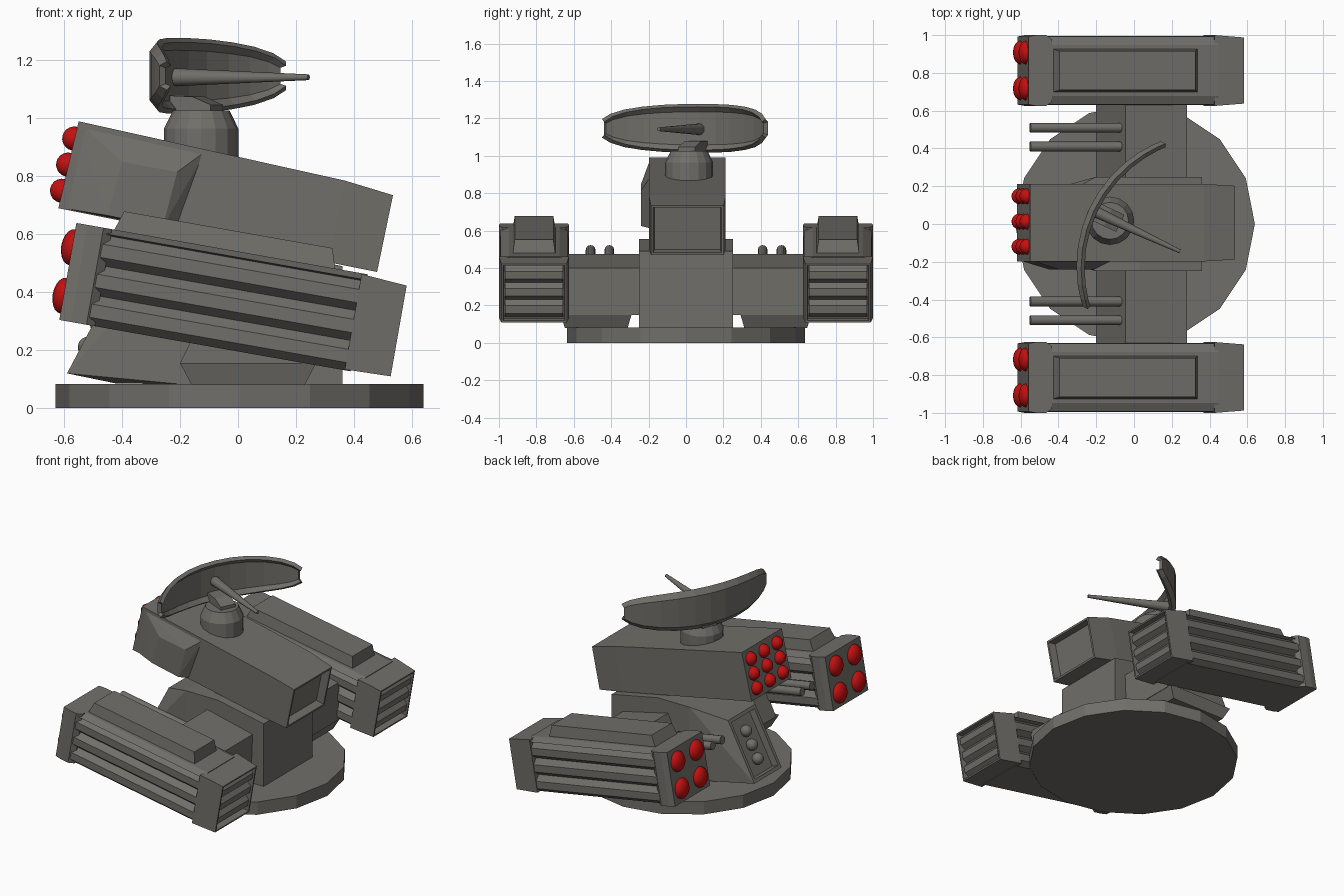
import bpy, bmesh, math
from mathutils import Matrix, Vector

if "Cube" in bpy.data.objects:
    bpy.data.objects.remove(bpy.data.objects["Cube"])


def material(name, rgb):
    m = bpy.data.materials.new(name)
    m.diffuse_color = (*rgb, 1)
    m.use_nodes = True
    m.node_tree.nodes["Principled BSDF"].inputs["Base Color"].default_value = m.diffuse_color
    return m


GREY = material("warm_grey", (0.165, 0.158, 0.142))
RED = material("warhead_red", (0.55, 0.005, 0.005))
I = Matrix.Identity(4)


def T(x, y, z):
    return Matrix.Translation((x, y, z))


def R(deg, axis):
    return Matrix.Rotation(math.radians(deg), 4, axis)


def finish(name, bm, M=I, mat=GREY, smooth=False):
    bmesh.ops.recalc_face_normals(bm, faces=bm.faces[:])
    for f in bm.faces:
        f.smooth = smooth and len(f.verts) <= 4
    bm.transform(M)
    me = bpy.data.meshes.new(name)
    bm.to_mesh(me)
    bm.free()
    me.materials.append(mat)
    ob = bpy.data.objects.new(name, me)
    bpy.context.collection.objects.link(ob)
    return ob


def hull(name, pts, M=I, recess=None):
    """Convex solid; recess = (direction, border, depth) sinks the face looking that way."""
    bm = bmesh.new()
    for p in pts:
        bm.verts.new(p)
    bmesh.ops.convex_hull(bm, input=bm.verts[:])
    bmesh.ops.dissolve_limit(bm, angle_limit=0.02, verts=bm.verts[:], edges=bm.edges[:])
    bmesh.ops.recalc_face_normals(bm, faces=bm.faces[:])
    bm.normal_update()
    if recess:
        d, border, depth = recess
        f = max(bm.faces, key=lambda f: f.normal.dot(Vector(d)))
        bmesh.ops.inset_region(bm, faces=[f], thickness=border)
        bmesh.ops.inset_region(bm, faces=[f], thickness=0.008, depth=-depth)
    return finish(name, bm, M)


def both(prof, w):
    """Side profile (x, z) copied to y = -w and y = +w."""
    return [(x, s * w, z) for x, z in prof for s in (-1, 1)]


def block(x0, x1, y0, y1, z0, z1, dx=0, dy=0):
    """Corners of a box whose top is drawn in by dx, dy."""
    return [(x0, y0, z0), (x1, y0, z0), (x1, y1, z0), (x0, y1, z0),
            (x0 + dx, y0 + dy, z1), (x1 - dx, y0 + dy, z1),
            (x1 - dx, y1 - dy, z1), (x0 + dx, y1 - dy, z1)]


def prism(name, prof, axis, lo, hi, M=I):
    bm = bmesh.new()
    rings = []
    for t in (lo, hi):
        rings.append([bm.verts.new((t, a, b) if axis == 'x' else (a, t, b)) for a, b in prof])
    bm.faces.new(rings[0])
    bm.faces.new(rings[1][::-1])
    n = len(prof)
    for i in range(n):
        j = (i + 1) % n
        bm.faces.new((rings[0][i], rings[0][j], rings[1][j], rings[1][i]))
    return finish(name, bm, M)


def rod(name, p, q, r1, r2, seg=12, smooth=True):
    p, q = Vector(p), Vector(q)
    d = q - p
    bm = bmesh.new()
    bmesh.ops.create_cone(bm, cap_ends=True, segments=seg, radius1=r1, radius2=r2, depth=d.length)
    return finish(name, bm, T(*((p + q) / 2)) @ d.to_track_quat('Z', 'Y').to_matrix().to_4x4(),
                  GREY, smooth)


def dome(name, M, sx, r, mat=RED):
    bm = bmesh.new()
    bmesh.ops.create_uvsphere(bm, u_segments=16, v_segments=10, radius=1)
    return finish(name, bm, M @ Matrix.Diagonal((sx, r, r, 1)), mat, True)


# turntable
rod("base_disc", (0.005, 0, 0), (0.005, 0, 0.083), 0.635, 0.635, 16, False).data.transform(I)

# pedestal with tapered nose and sunken panel
hull("pedestal", both([(-0.2, 0.083), (-0.2, 0.556), (0.03, 0.556), (0.36, 0.49), (0.36, 0.083)], 0.25)
     + both([(-0.42, 0.085), (-0.59, 0.12), (-0.40, 0.48)], 0.14),
     recess=((-0.88, 0, 0.46), 0.03, 0.04))
for i in range(3):
    t = 0.28 + 0.22 * i
    dome("nose_ball", T(-0.57 + 0.19 * t, 0, 0.11 + 0.36 * t), 0.036, 0.036, GREY)

# side arms, feet and gun barrels
arm = [(-0.2, 0.155), (0.27, 0.15), (0.28, 0.40), (-0.045, 0.475)]
for s in (-1, 1):
    prism("side_arm", arm, 'y', s * 0.24, s * 0.64)
    hull("arm_foot", block(-0.16, 0.23, s * 0.48 - 0.168, s * 0.48 + 0.168, 0.08, 0.155, -0.04, -0.022))
    for y in (0.41, 0.51):
        rod("gun_barrel", (-0.55, s * y, 0.497), (-0.04, s * y, 0.407), 0.026, 0.026)


# tilted missile pods
def teeth(top, pitch, inner, outer, n=3):
    """Saw-tooth louvre outline running downwards."""
    out = []
    for i in range(n):
        z = top - pitch * i
        out += [(inner, z), (outer, z - pitch * 0.3), (outer, z - pitch * 0.74)]
    return out + [(inner, top - pitch * n)]


side = [(0.135, 0.17), (0.18, 0.150)] + teeth(0.145, 0.105, 0.15, 0.183)
section = side + [(-y, z) for y, z in reversed(side)]
end = [(0.53, 0.14)] + teeth(0.14, 0.093, 0.545, 0.574) + [(0.53, -0.14)]
for s in (-1, 1):
    P = T(-0.016, s * 0.8125, 0.371) @ R(10, 'Y')
    prism("pod_louvred_body", section, 'x', -0.50, 0.44, P)
    hull("pod_front_cap", [(-0.58, y, z) for y in (-0.18, 0.18) for z in (-0.17, 0.17)]
         + [(x, y, z) for x, k in ((-0.54, 0.1875), (-0.485, 0.1875), (-0.455, 0.165))
            for y in (-k, k) for z in (-0.17, 0.17)], P)
    hull("pod_rear_cap", [(0.42, y, z) for y in (-0.1875, 0.1875) for z in (-0.167, 0.167)]
         + [(0.58, y, z) for y in (-0.175, 0.175) for z in (-0.163, 0.155)], P,
         ((1, 0, 0), 0.014, 0.035))
    prism("pod_rear_louvre", end, 'y', -0.156, 0.156, P)
    hull("pod_top_plate", block(-0.45, 0.33, -0.115, 0.115, 0.16, 0.238, 0.025, 0.012), P)
    for y in (-0.095, 0.095):
        for z in (-0.085, 0.085):
            dome("pod_warhead", P @ T(-0.58, y, z), 0.038, 0.063)

# main launcher box, side bulge and nine small warheads
box = [(-0.55, 0.99), (0.37, 0.785), (0.535, 0.735), (0.48, 0.47), (-0.62, 0.69)]
hull("launcher_box", both(box[:2] + [(0.31, 0.504)] + box[4:], 0.205) + both(box[2:4], 0.195),
     T(0, 0.007, 0), ((0.97, 0, -0.22), 0.018, 0.05))
hull("launcher_bulge", [(x, -0.19, z) for x, z in ((-0.55, 0.985), (-0.11, 0.888), (-0.21, 0.612), (-0.615, 0.692))]
     + [(x, -0.24, z) for x, z in ((-0.40, 0.85), (-0.21, 0.815), (-0.26, 0.625), (-0.45, 0.665))])
for t in (0.2, 0.5, 0.8):
    for y in (-0.12, 0.013, 0.147):
        dome("launcher_warhead", T(-0.62 + 0.07 * t, y, 0.69 + 0.3 * t) @ R(13, 'Y'), 0.043, 0.042)

# radar neck
rod("radar_neck", (-0.127, 0.017, 0.84), (-0.127, 0.017, 0.965), 0.128, 0.128, 16, False)
rod("radar_collar", (-0.127, 0.017, 0.965), (-0.127, 0.017, 1.027), 0.128, 0.098, 16, False)

# radar dish, bracket and feed horn
D = T(-0.055, -0.005, 1.147) @ R(-25.2, 'Z')
hull("dish_bracket", both([(-0.185, -0.13), (-0.185, -0.068), (-0.09, -0.072), (-0.02, -0.10), (-0.02, -0.13)], 0.05), D)
half = [(0, 0.123), (0.1, 0.122), (0.2, 0.118), (0.3, 0.108), (0.38, 0.093), (0.44, 0.07), (0.475, 0.042)]
cols = [(-t, h) for t, h in reversed(half[1:])] + half
bm = bmesh.new()
grid = []
for t, h in cols:
    x = 0.70 - math.sqrt(0.49 - t * t) - 0.19
    grid.append([bm.verts.new((x + dx, t, h * k)) for k, dx in
                 ((-1, 0.025), (-0.75, 0), (0.75, 0), (1, 0.025))])
for a, b in zip(grid, grid[1:]):
    for i in range(3):
        bm.faces.new((a[i], b[i], b[i + 1], a[i + 1]))
dish = finish("radar_dish", bm, D)
mod = dish.modifiers.new("thickness", 'SOLIDIFY')
mod.thickness = 0.024
mod.offset = 0
rod("feed_horn", D @ Vector((-0.18, 0, -0.005)), D @ Vector((0.33, 0, -0.005)), 0.031, 0.01)
